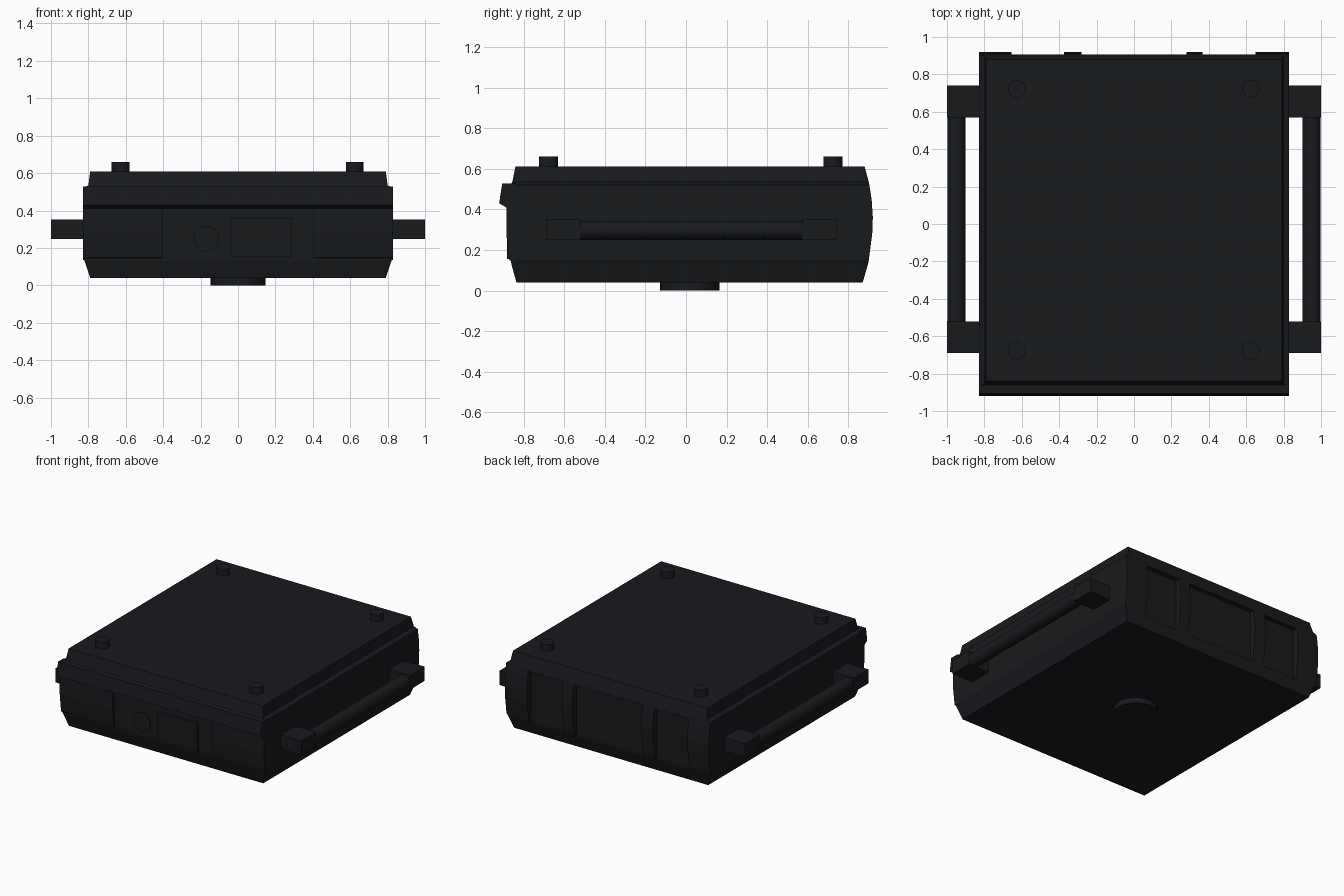
import bpy, bmesh
from math import pi

if "Cube" in bpy.data.objects:
    bpy.data.objects.remove(bpy.data.objects["Cube"])

mat = bpy.data.materials.new("black_casing")
mat.diffuse_color = (0.009, 0.010, 0.012, 1)
mat.use_nodes = True
mat.node_tree.nodes["Principled BSDF"].inputs["Base Color"].default_value = mat.diffuse_color


def finish(bm, name):
    bmesh.ops.recalc_face_normals(bm, faces=bm.faces)
    me = bpy.data.meshes.new(name)
    bm.to_mesh(me)
    bm.free()
    me.materials.append(mat)
    ob = bpy.data.objects.new(name, me)
    bpy.context.collection.objects.link(ob)
    return ob


def loft(name, rings):
    """Skin closed rings of equal vertex count and cap both ends."""
    bm = bmesh.new()
    vs = [[bm.verts.new(p) for p in r] for r in rings]
    n = len(vs[0])
    for a, b in zip(vs, vs[1:]):
        for i in range(n):
            bm.faces.new((a[i], a[(i + 1) % n], b[(i + 1) % n], b[i]))
    bm.faces.new(vs[0])
    bm.faces.new(vs[-1])
    return finish(bm, name)


def box(name, x, y, z):
    return loft(name, [[(x[0], y[0], h), (x[1], y[0], h), (x[1], y[1], h), (x[0], y[1], h)] for h in z])


def extrude_x(name, profile, x0, x1):
    return loft(name, [[(x, y, z) for y, z in profile] for x in (x0, x1)])


def cylinder(name, loc, r, depth, rot=(0, 0, 0), sides=32):
    bpy.ops.mesh.primitive_cylinder_add(vertices=sides, radius=r, depth=depth, location=loc, rotation=rot)
    ob = bpy.context.object
    ob.name = name
    ob.data.materials.append(mat)
    bpy.ops.object.shade_smooth_by_angle()


# Casing: stacked rectangles (z, half width, front y, back y), bulging at the back
sections = [(.04, .79, -.835, .87), (.13, .82, -.86, .896), (.15, .83, -.862, .90),
            (.28, .83, -.865, .917), (.36, .83, -.865, .92), (.45, .83, -.865, .914),
            (.52, .83, -.865, .903), (.535, .80, -.855, .90), (.61, .79, -.84, .88)]
casing = loft("casing", [[(-w, f, z), (w, f, z), (w, b, z), (-w, b, z)] for z, w, f, b in sections])

# Recessed connector bays on the back
for x in ((-.655, -.375), (-.28, .28), (.365, .65)):
    cutter = box("bay_cutter", x, (.872, 1.0), (.12, .505))
    cutter.hide_render = True
    m = casing.modifiers.new("bay", 'BOOLEAN')
    m.operation, m.solver, m.object = 'DIFFERENCE', 'EXACT', cutter
    bpy.context.view_layer.objects.active = casing
    bpy.ops.object.modifier_apply(modifier=m.name)
    bpy.data.objects.remove(cutter)

# Front lip along the upper edge
extrude_x("front_lip", [(-.84, .41), (-.885, .41), (-.92, .43), (-.905, .528), (-.84, .528)], -.83, .83)

# Raised front panels either side of the control area
panel = [(-.84, .135), (-.87, .15), (-.885, .28), (-.885, .415), (-.84, .415)]
for side, s in (("left", -1), ("right", 1)):
    extrude_x("front_panel_" + side, panel, s * .40, s * .83)

# Front button and display cover
cylinder("front_button", (-.17, -.862, .25), .068, .03, (pi / 2, 0, 0))
box("display_cover", (-.04, .285), (-.882, -.84), (.155, .36))

# Side handles: two posts and a round bar each
for side, s in (("left", -1), ("right", 1)):
    for end, y in (("front", (-.69, -.52)), ("back", (.57, .74))):
        box(f"handle_post_{side}_{end}", (s * .80, s * 1.0), y, (.248, .352))
    cylinder("handle_bar_" + side, (s * .95, .025, .296), .048, 1.12, (pi / 2, 0, 0))

# Small round pegs on the top
for x in (-.628, .624):
    for y in (-.677, .723):
        cylinder("top_peg", (x, y, .625), .047, .07)

# Round foot underneath
cylinder("bottom_foot", (0, .018, .03), .146, .06)
